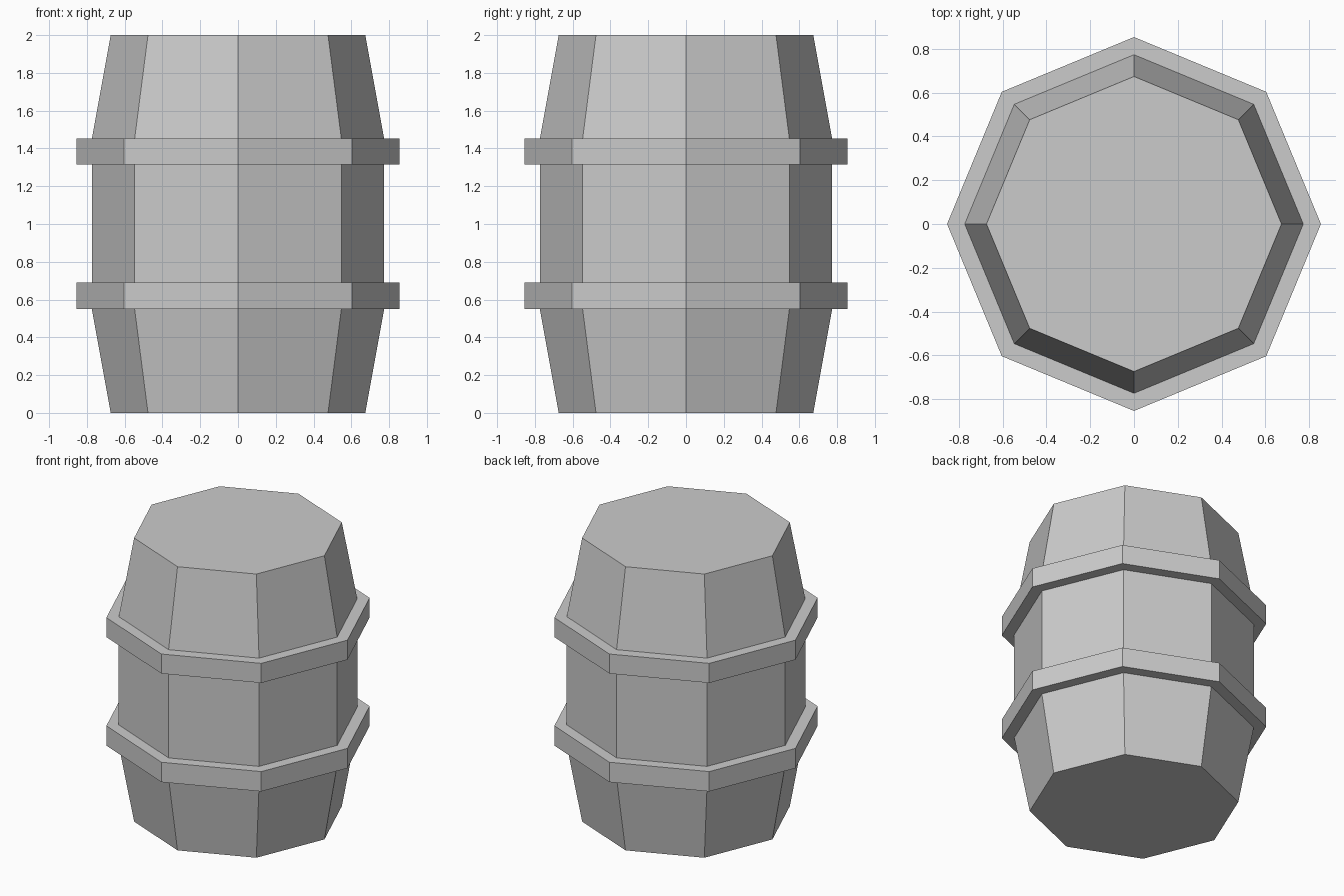
import bpy, bmesh
from math import cos, sin, pi

if "Cube" in bpy.data.objects:
    bpy.data.objects.remove(bpy.data.objects["Cube"])

SIDES = 8


def lathe(name, profile, closed=False):
    """Turn an (r, z) profile into an eight-sided solid; open profiles get caps."""
    bm = bmesh.new()
    rings = [[bm.verts.new((r * cos(2 * pi * i / SIDES), r * sin(2 * pi * i / SIDES), z))
              for i in range(SIDES)] for r, z in profile]
    pairs = list(zip(rings, rings[1:]))
    if closed:
        pairs.append((rings[-1], rings[0]))
    else:
        bm.faces.new(rings[0][::-1])
        bm.faces.new(rings[-1])
    for a, b in pairs:
        for i in range(SIDES):
            j = (i + 1) % SIDES
            bm.faces.new((a[i], a[j], b[j], b[i]))
    bmesh.ops.recalc_face_normals(bm, faces=bm.faces)
    mesh = bpy.data.meshes.new(name)
    bm.to_mesh(mesh)
    bm.free()
    obj = bpy.data.objects.new(name, mesh)
    bpy.context.collection.objects.link(obj)
    return obj


# Barrel body: tapered ends with a straight middle
lathe("barrel_body", [(0.674, 0), (0.774, 0.55), (0.774, 1.45), (0.674, 2)])

# Two raised hoops, seated slightly into the body
for name, z0, z1 in (("lower_hoop", 0.55, 0.69), ("upper_hoop", 1.315, 1.453)):
    lathe(name, [(0.765, z0), (0.854, z0), (0.854, z1), (0.765, z1)], closed=True)
